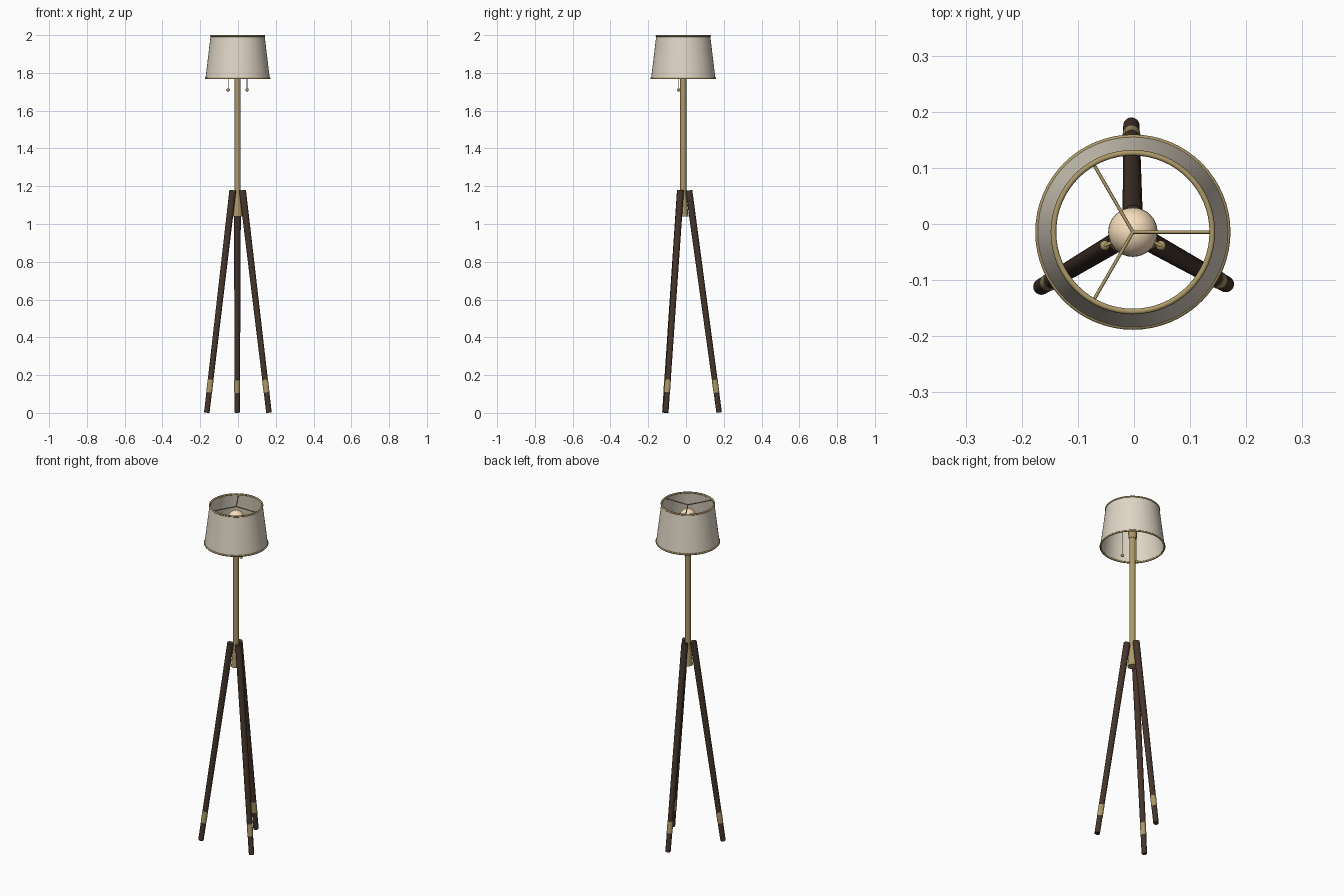
import bpy, bmesh
from math import cos, sin, pi, radians
from mathutils import Vector

if "Cube" in bpy.data.objects:
    bpy.data.objects.remove(bpy.data.objects["Cube"])

CX, CY = -0.002, -0.0145   # lamp axis


def material(name, rgb):
    m = bpy.data.materials.new(name)
    m.diffuse_color = (*rgb, 1)
    m.use_nodes = True
    m.node_tree.nodes["Principled BSDF"].inputs["Base Color"].default_value = m.diffuse_color
    return m


WOOD = material("dark_wood", (0.06, 0.036, 0.024))
BRASS = material("brass", (0.42, 0.32, 0.14))
LINEN = material("linen", (0.74, 0.67, 0.56))
GLOW = material("warm_glass", (0.95, 0.74, 0.51))


def finish(ob, name, mat):
    ob.name = name
    ob.data.materials.append(mat)
    bpy.ops.object.select_all(action='DESELECT')
    ob.select_set(True)
    bpy.context.view_layer.objects.active = ob
    bpy.ops.object.shade_smooth_by_angle(angle=radians(35))
    return ob


def lathe(name, profile, mat, n=48, closed=False):
    """Revolve (radius, z) points about the lamp axis; open profiles get end caps."""
    bm = bmesh.new()
    rings = [[bm.verts.new((CX + r * cos(2 * pi * i / n), CY + r * sin(2 * pi * i / n), z))
              for i in range(n)] for r, z in profile]
    pairs = list(zip(rings, rings[1:]))
    if closed:
        pairs.append((rings[-1], rings[0]))
    else:
        bm.faces.new(rings[0][::-1])
        bm.faces.new(rings[-1])
    for a, b in pairs:
        for i in range(n):
            j = (i + 1) % n
            bm.faces.new((a[i], a[j], b[j], b[i]))
    bmesh.ops.recalc_face_normals(bm, faces=bm.faces)
    me = bpy.data.meshes.new(name)
    bm.to_mesh(me)
    bm.free()
    ob = bpy.data.objects.new(name, me)
    bpy.context.collection.objects.link(ob)
    return finish(ob, name, mat)


def rod(name, a, b, ra, rb, mat, n=24):
    """Tapered round bar from a to b."""
    a, b = Vector(a), Vector(b)
    bpy.ops.mesh.primitive_cone_add(vertices=n, radius1=ra, radius2=rb, depth=(b - a).length,
                                    location=(a + b) / 2,
                                    rotation=(b - a).to_track_quat('Z', 'Y').to_euler())
    return finish(bpy.context.object, name, mat)


def ball(name, loc, r, mat, seg=32):
    bpy.ops.mesh.primitive_uv_sphere_add(segments=seg, ring_count=seg // 2, radius=r, location=loc)
    return finish(bpy.context.object, name, mat)


def ring(name, z, r, minor):
    bpy.ops.mesh.primitive_torus_add(major_radius=r, minor_radius=minor, major_segments=64,
                                     minor_segments=12, location=(CX, CY, z))
    return finish(bpy.context.object, name, BRASS)


def polar(r, deg, z):
    return Vector((CX + r * cos(radians(deg)), CY + r * sin(radians(deg)), z))


# Tripod legs, each with a brass band near the foot
for k, name in enumerate(("back", "left", "right")):
    ang = 90.8 + 120 * k
    foot, top = polar(0.19, ang, 0.002), polar(0.03, ang, 1.178)
    rad = lambda t: 0.0145 + 0.0035 * t
    at = lambda t: foot.lerp(top, t)
    rod(name + "_foot_tip", foot, at(0.09), rad(0), rad(0.09), WOOD)
    rod(name + "_foot_band", at(0.09), at(0.147), rad(0.09) + 0.0008, rad(0.147) + 0.0008, BRASS)
    rod(name + "_leg", at(0.147), top, rad(0.147), rad(1), WOOD)

# Hub, pole and flared lamp socket
lathe("leg_hub", [(0.0265, 1.04), (0.0265, 1.05), (0.018, 1.14)], BRASS)
lathe("pole", [(0.016, 1.10), (0.016, 1.83)], BRASS)
lathe("socket", [(0.018, 1.82), (0.021, 1.826), (0.026, 1.875), (0.026, 1.89)], BRASS)
ball("bulb", (CX, CY, 1.92), 0.044, GLOW)

# Thin open shade with rim rings
lathe("shade", [(0.170, 1.772), (0.143, 1.996), (0.140, 1.996), (0.167, 1.772)],
      LINEN, n=64, closed=True)
ring("shade_bottom_rim", 1.772, 0.169, 0.005)
ring("shade_top_rim", 1.995, 0.1415, 0.005)

# Three spokes that carry the shade
for k in range(3):
    rod(f"shade_spoke_{k + 1}", polar(0, 0, 1.988), polar(0.14, 120 * k, 1.988),
        0.003, 0.003, BRASS, 12)

# Pull chains
for s, side in ((-1, "left"), (1, "right")):
    x, y = CX + s * 0.05, CY - 0.024
    rod(side + "_chain_arm", (CX, CY, 1.88), (x, y, 1.88), 0.003, 0.003, BRASS, 12)
    rod(side + "_pull_chain", (x, y, 1.71), (x, y, 1.882), 0.002, 0.002, BRASS, 12)
    ball(side + "_chain_ball", (x, y, 1.71), 0.009, BRASS, 20)
